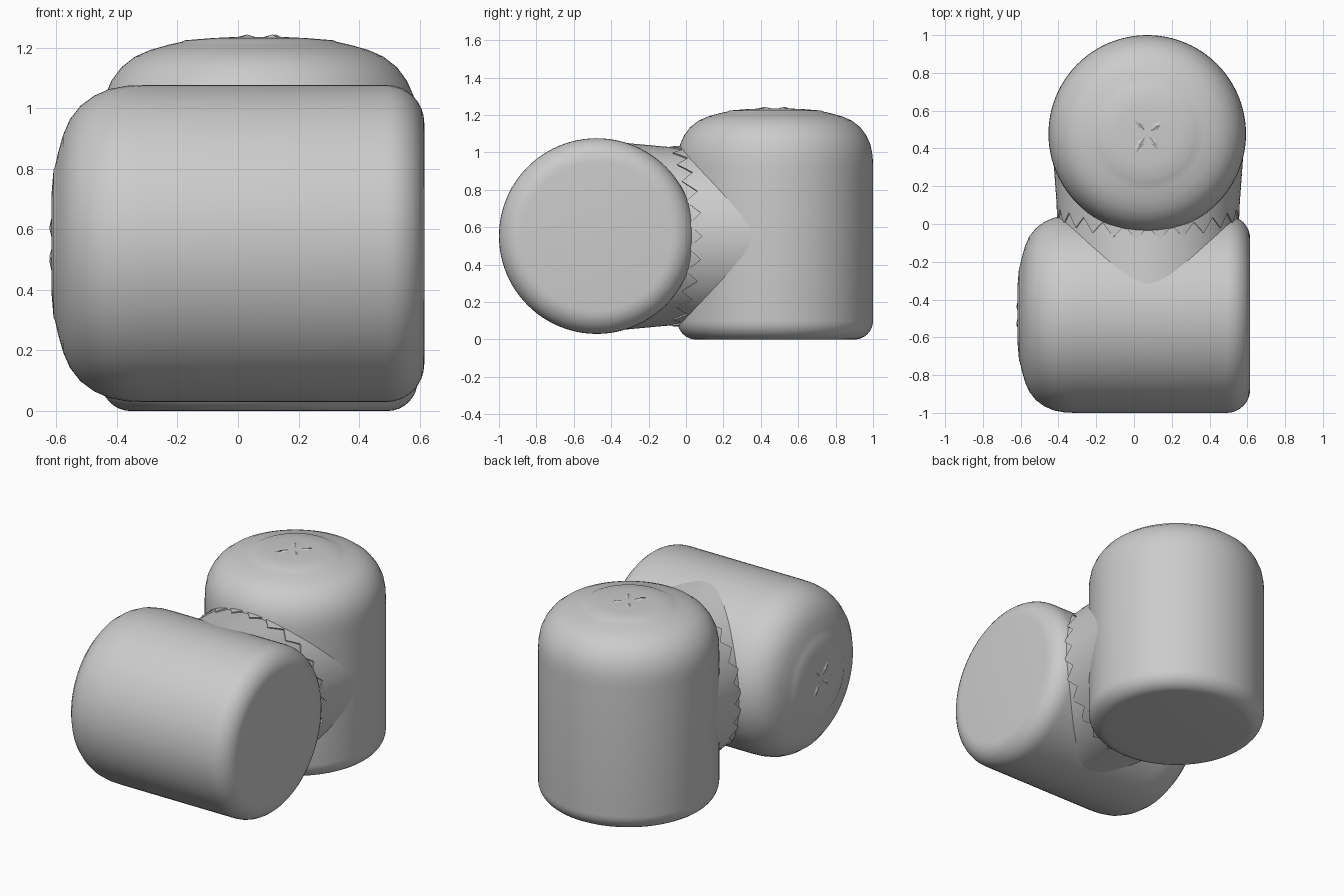
import bpy, bmesh, math, random
from mathutils import Matrix, Vector

random.seed(4)
cube = bpy.data.objects.get("Cube")
if cube:
    bpy.data.objects.remove(cube, do_unlink=True)

grey = bpy.data.materials.new("plain grey")
grey.use_nodes = True
grey.diffuse_color = (0.6, 0.6, 0.6, 1)
grey.node_tree.nodes["Principled BSDF"].inputs["Base Color"].default_value = grey.diffuse_color


def add_object(name, bm, matrix=Matrix(), smooth=35):
    bmesh.ops.recalc_face_normals(bm, faces=bm.faces)
    mesh = bpy.data.meshes.new(name)
    bm.to_mesh(mesh)
    bm.free()
    mesh.transform(matrix)
    mesh.materials.append(grey)
    obj = bpy.data.objects.new(name, mesh)
    bpy.context.collection.objects.link(obj)
    bpy.ops.object.select_all(action="DESELECT")
    obj.select_set(True)
    bpy.context.view_layer.objects.active = obj
    bpy.ops.object.shade_smooth_by_angle(angle=math.radians(smooth))
    return obj


def bridge(bm, rings):
    for a, b in zip(rings, rings[1:]):
        n = len(a)
        for i in range(n):
            j = (i + 1) % n
            bm.faces.new((a[i], a[j], b[j], b[i]))


R = 0.523
SIDES = 96


def drum(name, fillet, length, matrix):
    """Flat rounded base, straight wall, softly domed crown with a shallow disc."""
    profile = []
    for k in range(9):
        t = k / 8 * math.pi / 2
        profile.append((R - fillet + fillet * math.sin(t), fillet * (1 - math.cos(t))))
    profile += [(R, 0.92), (0.521, 0.98), (0.51, 1.04), (0.488, 1.09), (0.455, 1.135),
                (0.41, 1.17), (0.36, 1.192), (0.30, 1.209), (0.255, 1.219),
                (0.245, 1.224), (0.16, 1.231), (0.08, length)]
    bm = bmesh.new()
    rings = [[bm.verts.new((r * math.cos(math.tau * i / SIDES),
                            r * math.sin(math.tau * i / SIDES), z))
              for i in range(SIDES)] for r, z in profile]
    bridge(bm, rings)
    bm.faces.new(rings[0])
    bm.faces.new(rings[-1])
    add_object(name, bm, matrix)

    # Crumpled four-armed pucker at the middle of the crown
    bm = bmesh.new()
    for arm in range(4):
        angle = math.pi / 4 + arm * math.pi / 2 + random.uniform(-0.2, 0.2)
        along = Vector((math.cos(angle), math.sin(angle), 0))
        across = Vector((-along.y, along.x, 0))
        for side in (-1, 1):
            reach = random.uniform(0.09, 0.14)
            base = Vector((0, 0, length - 0.004))
            points = [base, base + along * 0.05 + across * side * 0.025,
                      base + along * reach + across * side * 0.012,
                      base + along * 0.07 + Vector((0, 0, 0.012))]
            v = [bm.verts.new(p) for p in points]
            for tri in ((0, 1, 3), (1, 2, 3), (0, 3, 2), (0, 2, 1)):
                bm.faces.new([v[i] for i in tri])
    add_object(name + "_pucker", bm, matrix, 10)


# Two drums: one standing at the back, one lying across the front
drum("upright_drum", 0.10, 1.235, Matrix.Translation((0.07, 0.477, 0)))
drum("lying_drum", 0.125, 1.23,
     Matrix.Translation((0.615, -0.477, 0.553)) @ Matrix.Rotation(-math.pi / 2, 4, "Y"))


# Neck: two flared sleeves meeting at a saddle-shaped zigzag seam
TEETH = 24


def sleeve(name, sections):
    """Each section is (radius, offset along y, saddle amount, tooth depth)."""
    bm = bmesh.new()
    rings = []
    for radius, offset, saddle, depth in sections:
        ring = []
        for i in range(TEETH * 4):
            a = math.tau * i / (TEETH * 4)
            tooth = depth * (abs(i % 4 - 2) - 1)
            y = offset + saddle * math.cos(2 * a) + tooth
            ring.append(bm.verts.new((0.075 + radius * math.cos(a), y,
                                      0.552 + radius * math.sin(a))))
        rings.append(ring)
    bridge(bm, rings)
    add_object(name, bm)


sleeve("neck_front", [(0.506, -0.4, 0, 0), (0.479, -0.06, 0.05, 0), (0.47, 0.1, 0.05, 0)])
sleeve("neck_back", [(0.506, 0.4, 0, 0), (0.485, 0.06, 0.05, 0),
                     (0.484, 0, 0.05, 0.035), (0.468, 0.005, 0.05, 0.035)])
